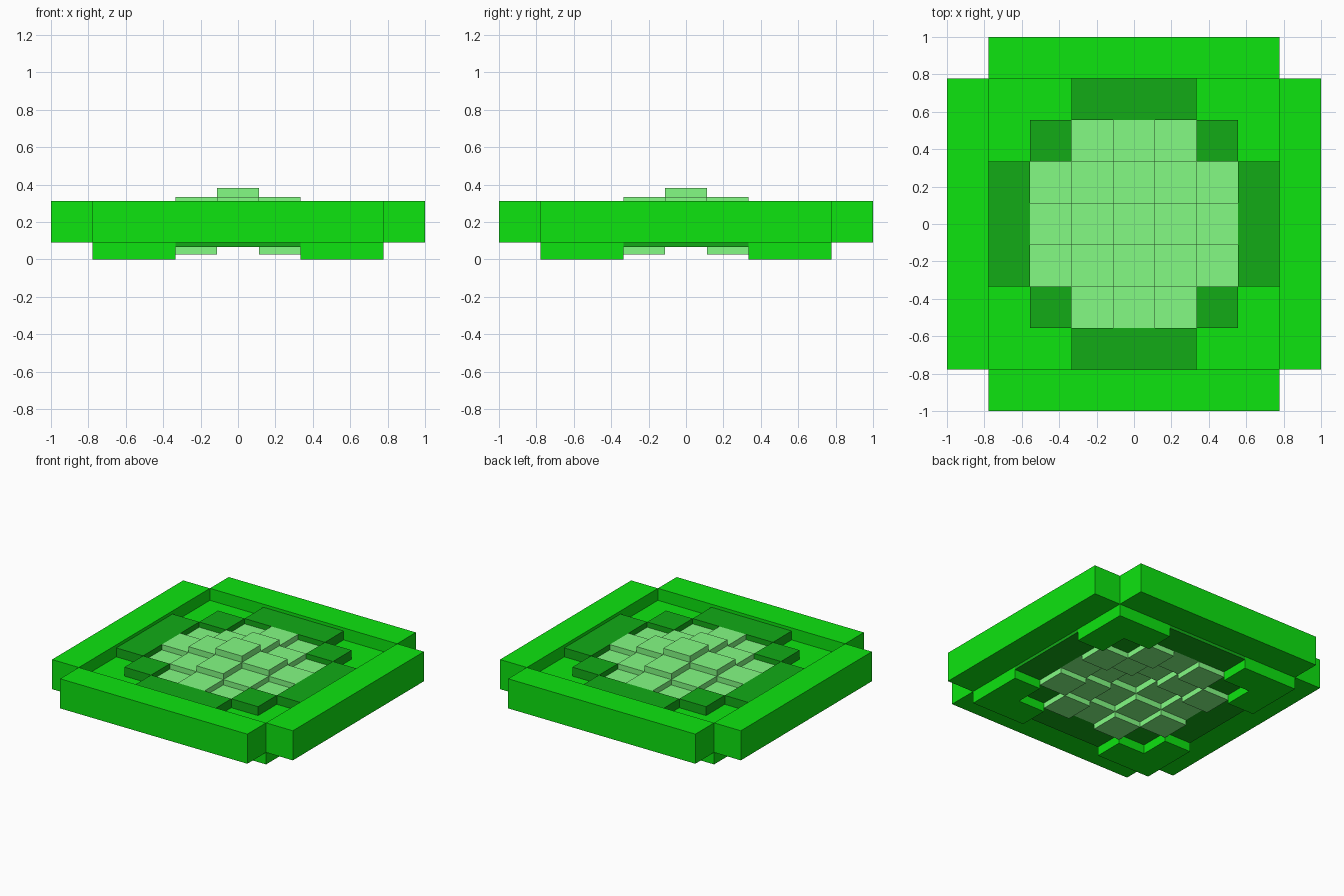
import bpy, bmesh

if "Cube" in bpy.data.objects:
    bpy.data.objects.remove(bpy.data.objects["Cube"])

U = 2 / 9  # cube size; the model is a 9 x 9 grid of cubes


def material(name, rgb):
    m = bpy.data.materials.new(name)
    m.diffuse_color = (*rgb, 1)
    m.use_nodes = True
    m.node_tree.nodes["Principled BSDF"].inputs["Base Color"].default_value = m.diffuse_color
    return m


bright = material("bright_green", (0.004, 0.78, 0.005))
dark = material("dark_green", (0.006, 0.41, 0.008))
light = material("light_green", (0.227, 0.96, 0.227))


def prism(name, outline, z, mat):
    """Extrude an outline given in grid units by one cube height."""
    bm = bmesh.new()
    face = bm.faces.new([bm.verts.new((x * U, y * U, z)) for x, y in outline])
    top = bmesh.ops.extrude_face_region(bm, geom=[face])["geom"]
    verts = [v for v in top if isinstance(v, bmesh.types.BMVert)]
    bmesh.ops.translate(bm, verts=verts, vec=(0, 0, U))
    bmesh.ops.recalc_face_normals(bm, faces=bm.faces)
    mesh = bpy.data.meshes.new(name)
    bm.to_mesh(mesh)
    bm.free()
    mesh.materials.append(mat)
    ob = bpy.data.objects.new(name, mesh)
    bpy.context.collection.objects.link(ob)


def box(x0, x1, y0, y1):
    return [(x0, y0), (x1, y0), (x1, y1), (x0, y1)]


def turn(points, n):
    """Quarter-turn an outline n times about the centre."""
    for _ in range(n):
        points = [(-y, x) for x, y in points]
    return points


corner = [(1.5, 2.5), (2.5, 2.5), (2.5, 1.5), (3.5, 1.5), (3.5, 3.5), (1.5, 3.5)]
for i, side in enumerate(("front", "right", "back", "left")):
    # raised rim, low floor corners, dark ring
    prism(f"rim_{side}", turn(box(-3.5, 3.5, -4.5, -3.5), i), 0.09, bright)
    prism(f"floor_corner_{i + 1}", turn(corner, i), 0, bright)
    prism(f"ring_panel_{side}", turn(box(-1.5, 1.5, -3.5, -2.5), i), 0.067, dark)
    prism(f"ring_corner_{i + 1}", turn(box(1.5, 2.5, 1.5, 2.5), i), 0.067, dark)

# stepped dome of light cubes, lower the further from the centre
base = (0.158, 0.111, 0.067, 0.027)
for x in range(-2, 3):
    for y in range(-2, 3):
        d = abs(x) + abs(y)
        if d < 4:
            prism(f"dome_block_{x + 3}_{y + 3}",
                  box(x - 0.5, x + 0.5, y - 0.5, y + 0.5), base[d], light)
